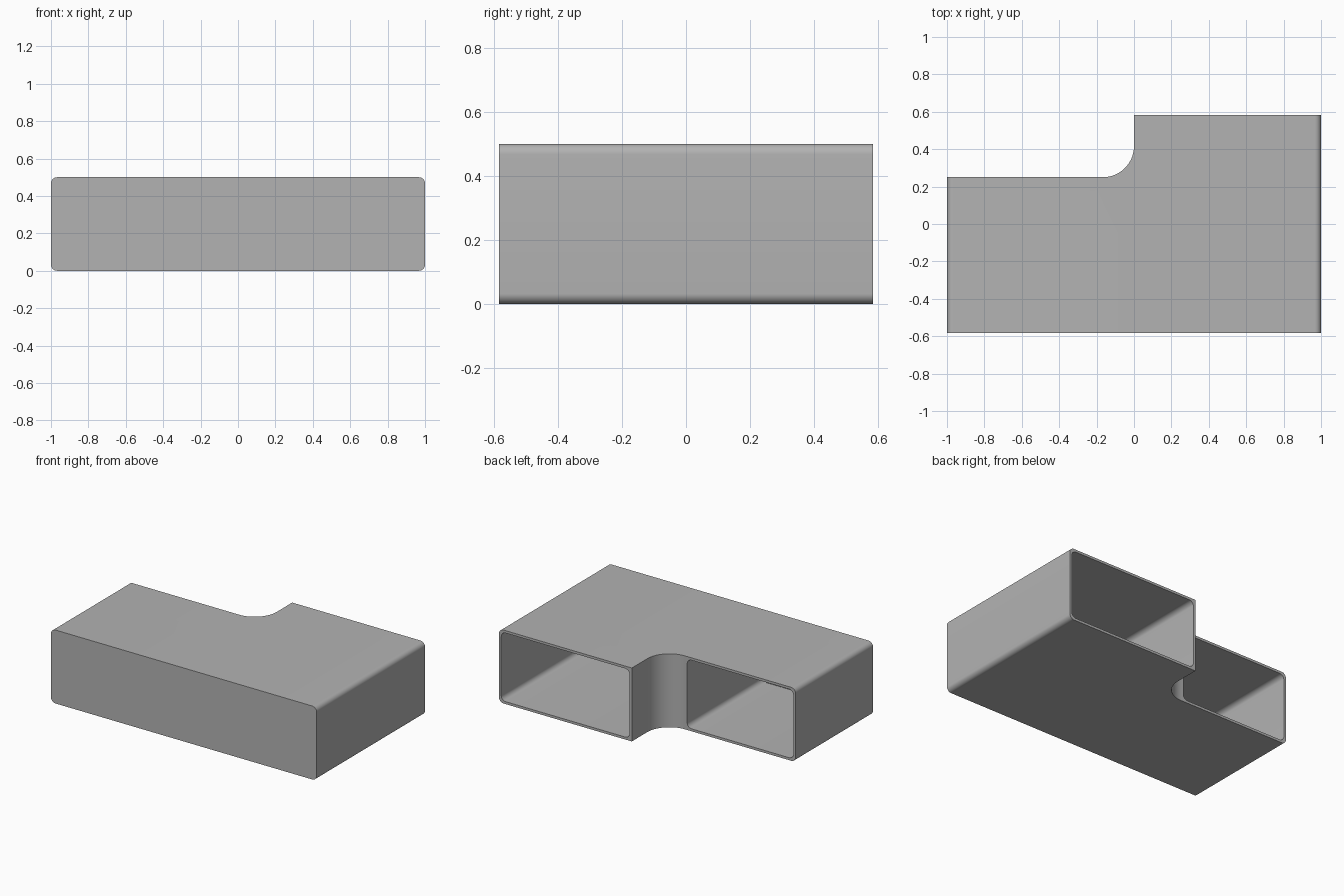
import bpy, bmesh
from math import sin, cos, pi

cube = bpy.data.objects.get("Cube")
if cube:
    bpy.data.objects.remove(cube, do_unlink=True)

HALF_DEPTH, HEIGHT = 0.583, 0.5
WALL, CORNER = 0.0167, 0.033
FILLET, STEP_Y = 0.167, 0.25

grey = bpy.data.materials.new("light_grey")
grey.use_nodes = True
colour = (0.45, 0.45, 0.45, 1)
grey.diffuse_color = colour
grey.node_tree.nodes["Principled BSDF"].inputs["Base Color"].default_value = colour


def arc(cx, cy, r, start, end, steps):
    """Points along a circular arc."""
    angles = [start + (end - start) * i / steps for i in range(steps + 1)]
    return [(cx + r * cos(a), cy + r * sin(a)) for a in angles]


def prism(name, base, sweep):
    """Extrude a flat outline along a vector."""
    bm = bmesh.new()
    face = bm.faces.new([bm.verts.new(p) for p in base])
    result = bmesh.ops.extrude_face_region(bm, geom=[face], use_keep_orig=True)
    moved = [v for v in result["geom"] if isinstance(v, bmesh.types.BMVert)]
    bmesh.ops.translate(bm, vec=sweep, verts=moved)
    bmesh.ops.recalc_face_normals(bm, faces=bm.faces)
    mesh = bpy.data.meshes.new(name)
    bm.to_mesh(mesh)
    bm.free()
    mesh.materials.append(grey)
    obj = bpy.data.objects.new(name, mesh)
    bpy.context.collection.objects.link(obj)
    return obj


def rounded_tube(name, x0, x1, z0, z1, y0, y1):
    """Rounded rectangle in x and z, extruded along y."""
    r = CORNER
    centres = [(x1 - r, z1 - r), (x0 + r, z1 - r), (x0 + r, z0 + r), (x1 - r, z0 + r)]
    outline = []
    for i, (cx, cz) in enumerate(centres):
        outline += arc(cx, cz, r, i * pi / 2, (i + 1) * pi / 2, 10)
    return prism(name, [(x, y0, z) for x, z in outline], (0, y1 - y0, 0))


# Outer body
body = rounded_tube("sleeve_body", -1, 1, 0, HEIGHT, -HALF_DEPTH, HALF_DEPTH)

# Filleted notch at the back corner
plan = [(0, 1), (-2, 1), (-2, STEP_Y)]
plan += arc(-FILLET, STEP_Y + FILLET, FILLET, -pi / 2, 0, 24)
notch = prism("notch_cutter", [(x, y, -0.1) for x, y in plan], (0, 0, HEIGHT + 0.2))

# Two pockets, closed at the front and open at the back
floor, ceiling, front = WALL, HEIGHT - WALL, WALL - HALF_DEPTH
wide = rounded_tube("wide_pocket_cutter", WALL, 1 - WALL, floor, ceiling, front, 0.7)
narrow = rounded_tube("narrow_pocket_cutter", WALL - 1, -FILLET - WALL,
                      floor, ceiling, front, 0.7)

# Cut the body and discard the cutters
cutters = [notch, wide, narrow]
for cutter in cutters:
    cutter.hide_render = True
    mod = body.modifiers.new(cutter.name, "BOOLEAN")
    mod.operation, mod.solver, mod.object = "DIFFERENCE", "EXACT", cutter
bpy.context.view_layer.update()
evaluated = body.evaluated_get(bpy.context.evaluated_depsgraph_get())
cut_mesh = bpy.data.meshes.new_from_object(evaluated)
body.modifiers.clear()
body.data = cut_mesh
for cutter in cutters:
    bpy.data.objects.remove(cutter, do_unlink=True)

# Smooth rounds with crisp rims
bpy.ops.object.select_all(action="DESELECT")
body.select_set(True)
bpy.context.view_layer.objects.active = body
bpy.ops.object.shade_smooth_by_angle(angle=pi / 6)
